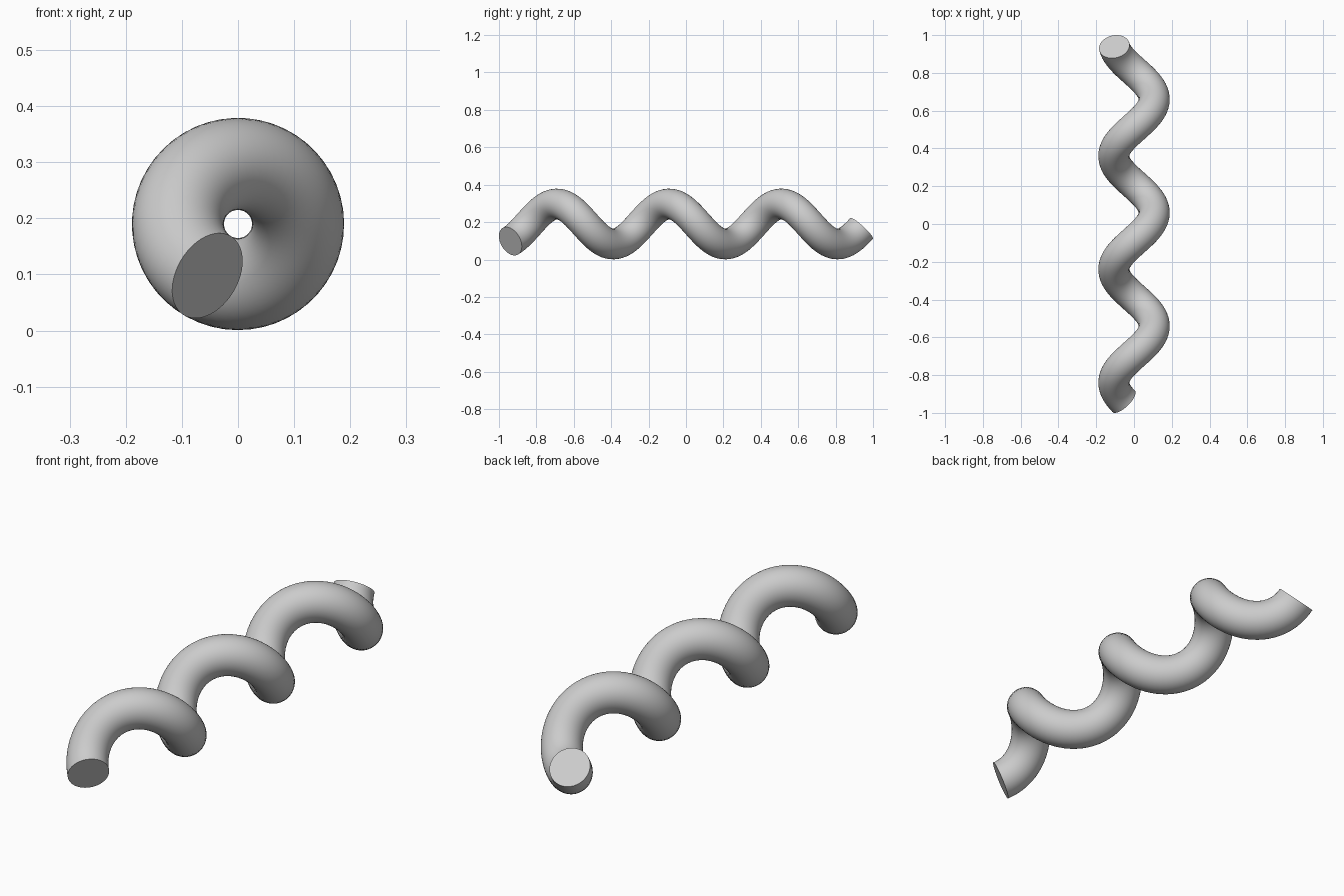
import bpy, bmesh
from math import sin, cos, pi, sqrt
from mathutils import Vector

if "Cube" in bpy.data.objects:
    bpy.data.objects.remove(bpy.data.objects["Cube"])

COIL_R, TUBE_R, PITCH = 0.107, 0.082, 0.6
Y_END, PEAK_Y, AXIS_Z = 0.939, -0.69, 0.19
STEPS, SIDES = 160, 48

bm = bmesh.new()
rings = []

# Round section swept along the helix, square to its direction
for i in range(STEPS + 1):
    y = -Y_END + 2 * Y_END * i / STEPS
    t = 2 * pi * (y - PEAK_Y) / PITCH
    radial = Vector((sin(t), 0, cos(t)))
    centre = radial * COIL_R + Vector((0, y, AXIS_Z))
    k = 2 * pi * COIL_R / PITCH
    tangent = Vector((k * cos(t), 1, -k * sin(t))).normalized()
    side = tangent.cross(radial)
    rings.append([bm.verts.new(centre + TUBE_R * (radial * cos(a) + side * sin(a)))
                  for a in (2 * pi * j / SIDES for j in range(SIDES))])

for a, b in zip(rings, rings[1:]):
    for j in range(SIDES):
        n = (j + 1) % SIDES
        bm.faces.new((a[j], a[n], b[n], b[j]))

# Flat end caps
bm.faces.new(rings[0])
bm.faces.new(rings[-1])
bmesh.ops.recalc_face_normals(bm, faces=bm.faces)

mesh = bpy.data.meshes.new("spiral_tube")
bm.to_mesh(mesh)
bm.free()
tube = bpy.data.objects.new("spiral_tube", mesh)
bpy.context.collection.objects.link(tube)
bpy.context.view_layer.objects.active = tube
tube.select_set(True)
bpy.ops.object.shade_smooth_by_angle(angle=pi / 6)
